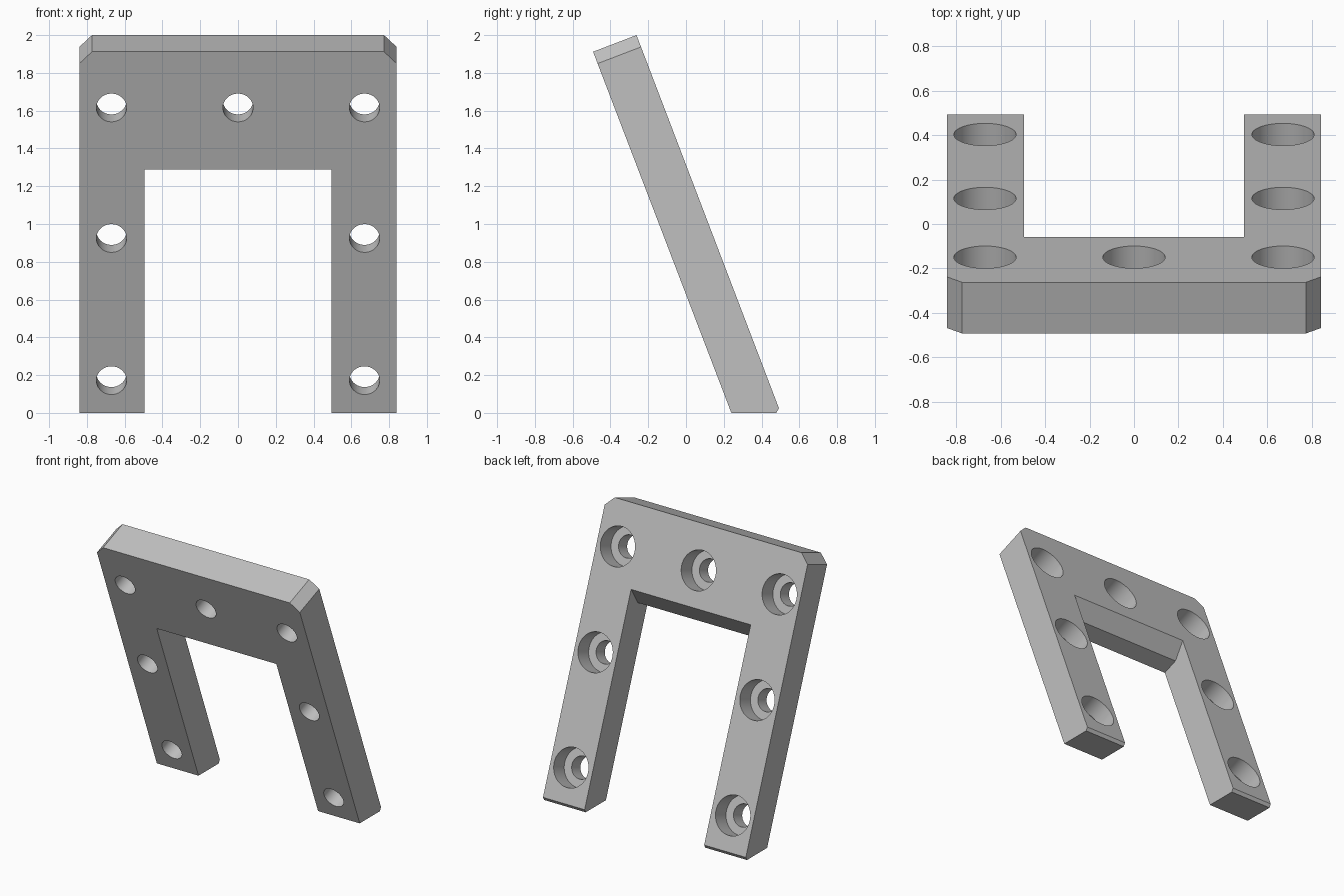
import bpy, bmesh, math
from mathutils import Matrix, Vector

cube = bpy.data.objects.get("Cube")
if cube:
    bpy.data.objects.remove(cube, do_unlink=True)

TILT = math.radians(21)
THICK = 0.246
NORMAL = Vector((0, math.cos(TILT), math.sin(TILT)))    # out of the back face
UP = Vector((0, -math.sin(TILT), math.cos(TILT)))       # along the legs
FOOT = Vector((0, 0.24, 0))                             # front lower edge

grey = bpy.data.materials.new("plain_grey")
grey.use_nodes = True
colour = (0.53, 0.53, 0.53, 1)
grey.diffuse_color = colour
grey.node_tree.nodes["Principled BSDF"].inputs["Base Color"].default_value = colour


def add_object(name, bm):
    bmesh.ops.recalc_face_normals(bm, faces=bm.faces)
    mesh = bpy.data.meshes.new(name)
    bm.to_mesh(mesh)
    bm.free()
    mesh.materials.append(grey)
    obj = bpy.data.objects.new(name, mesh)
    bpy.context.collection.objects.link(obj)
    return obj


def prism(profile, half_width):
    """Side profile of (y, z) points extruded across x."""
    bm = bmesh.new()
    face = bm.faces.new([bm.verts.new((-half_width, y, z)) for y, z in profile])
    new = bmesh.ops.extrude_face_region(bm, geom=[face])["geom"]
    verts = [v for v in new if isinstance(v, bmesh.types.BMVert)]
    bmesh.ops.translate(bm, verts=verts, vec=(2 * half_width, 0, 0))
    return bm


def pins(name, radius, start, end):
    """Cylinders through the plate at every bolt position, start to end in depth."""
    bm = bmesh.new()
    spots = [(x, u) for x in (-0.67, 0.67) for u in (0.184, 0.99, 1.73)] + [(0, 1.73)]
    turn = NORMAL.to_track_quat('Z', 'Y').to_matrix().to_4x4()
    for x, u in spots:
        centre = FOOT + Vector((x, 0, 0)) + UP * u + NORMAL * (start + end) / 2
        bmesh.ops.create_cone(bm, cap_ends=True, segments=64, radius1=radius,
                              radius2=radius, depth=end - start,
                              matrix=Matrix.Translation(centre) @ turn)
    return add_object(name, bm)


# Leaning plate with clipped upper corners
bm = prism([(0.24, 0), (0.478, 0), (0.492, 0.025), (-0.262, 2), (-0.492, 1.912)], 0.84)
corners = [e for e in bm.edges
           if all(v.co.z > 1.8 for v in e.verts)
           and abs(e.verts[0].co.x - e.verts[1].co.x) < 0.01]
bmesh.ops.bevel(bm, geom=corners, offset=0.067, segments=1, affect='EDGES')
frame = add_object("leaning_frame", bm)

# Opening between the legs, with a sloped rear edge on the crossbar
opening = add_object("opening_cutter", prism(
    [(-0.347, 1.254), (-0.137, 1.334), (0.017, 1.586), (1, 1.586), (1, -0.2), (-0.347, -0.2)],
    0.495))

# Bolt holes and their wider rear counterbores
holes = pins("bolt_hole_cutter", 0.08, -0.1, THICK + 0.1)
counterbores = pins("counterbore_cutter", 0.14, THICK - 0.135, THICK + 0.1)

bpy.ops.object.select_all(action='DESELECT')
bpy.context.view_layer.objects.active = frame
frame.select_set(True)
for cutter in (opening, counterbores, holes):
    cutter.hide_render = True
    cut = frame.modifiers.new(cutter.name, 'BOOLEAN')
    cut.operation = 'DIFFERENCE'
    cut.solver = 'EXACT'
    cut.object = cutter
    bpy.ops.object.modifier_apply(modifier=cut.name)
    bpy.data.objects.remove(cutter, do_unlink=True)

bpy.ops.object.shade_smooth_by_angle(angle=math.radians(15))
